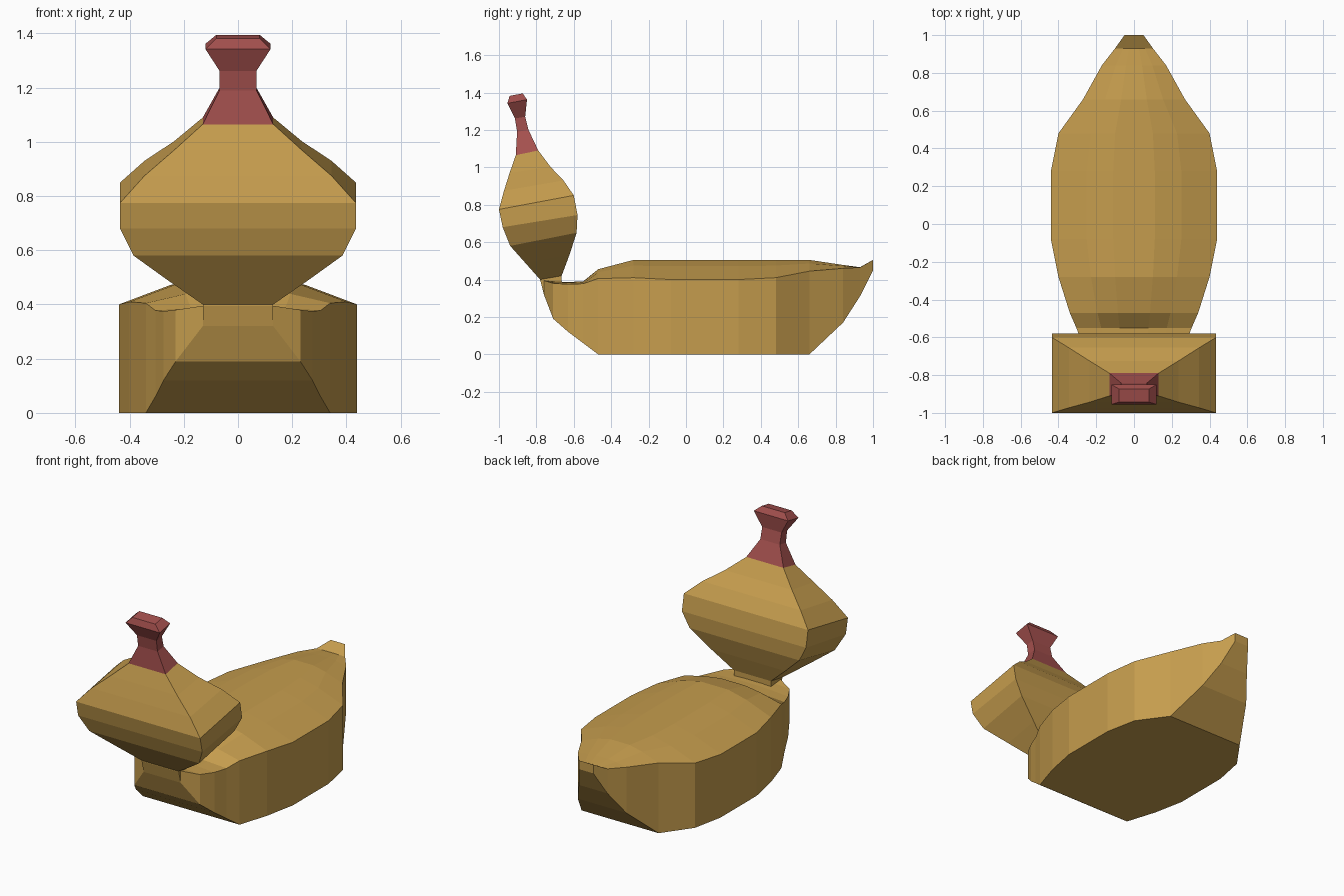
import bpy, bmesh


def material(name, rgb):
    m = bpy.data.materials.new(name)
    m.diffuse_color = (*rgb, 1)
    return m


gold = material("golden tan", (0.56, 0.335, 0.075))
red = material("muted red", (0.37, 0.08, 0.075))


def loft(name, rings, mat):
    """Skin a row of equal-length point rings, cap both ends."""
    bm = bmesh.new()
    loops = [[bm.verts.new(p) for p in r] for r in rings]
    n = len(loops[0])
    for a, b in zip(loops, loops[1:]):
        for i in range(n):
            j = (i + 1) % n
            bm.faces.new((a[i], a[j], b[j], b[i]))
    bm.faces.new(loops[0])
    bm.faces.new(loops[-1])
    bmesh.ops.remove_doubles(bm, verts=bm.verts, dist=0.0005)
    bmesh.ops.recalc_face_normals(bm, faces=bm.faces)
    me = bpy.data.meshes.new(name)
    bm.to_mesh(me)
    bm.free()
    me.materials.append(mat)
    ob = bpy.data.objects.new(name, me)
    bpy.context.collection.objects.link(ob)
    return ob


# Hull-shaped body: y, half width, bottom z, rim z, crown z
stations = [
    (-0.78, 0.13, 0.40, 0.40, 0.40), (-0.76, 0.13, 0.32, 0.395, 0.395),
    (-0.71, 0.23, 0.19, 0.38, 0.39), (-0.63, 0.275, 0.12, 0.375, 0.387),
    (-0.55, 0.305, 0.06, 0.378, 0.39), (-0.47, 0.34, 0, 0.405, 0.455),
    (-0.28, 0.40, 0, 0.41, 0.505), (-0.08, 0.44, 0, 0.40, 0.505),
    (0.28, 0.44, 0, 0.40, 0.505), (0.48, 0.40, 0, 0.41, 0.505),
    (0.66, 0.27, 0, 0.445, 0.505), (0.84, 0.17, 0.17, 0.46, 0.478),
    (0.93, 0.10, 0.31, 0.465, 0.466), (1.0, 0.05, 0.45, 0.505, 0.505)]


def body_ring(y, w, low, rim, top):
    half = [(w, low), (w, rim), (w * 0.57, rim + (top - rim) * 0.68), (w * 0.25, top)]
    return ([(x, y, z) for x, z in half]
            + [(-x, y, z) for x, z in reversed(half)])


loft("body", [body_ring(*s) for s in stations], gold)


# Tilted rectangular rings: half width, front (y, z), back (y, z)
def box_ring(w, fy, fz, by, bz):
    return [(-w, fy, fz), (w, fy, fz), (w, by, bz), (-w, by, bz)]


# Neck and head
head = [
    (0.13, -0.78, 0.395, -0.665, 0.385), (0.13, -0.78, 0.40, -0.665, 0.42),
    (0.26, -0.86, 0.49, -0.622, 0.535), (0.385, -0.94, 0.58, -0.585, 0.65),
    (0.435, -0.98, 0.68, -0.58, 0.745), (0.435, -1.0, 0.775, -0.60, 0.85),
    (0.345, -0.973, 0.875, -0.655, 0.93), (0.235, -0.943, 0.97, -0.725, 1.003),
    (0.13, -0.91, 1.065, -0.79, 1.09)]
loft("head", [box_ring(*r) for r in head], gold)

# Flared red beak
beak = [
    (0.13, -0.91, 1.065, -0.79, 1.09), (0.068, -0.903, 1.19, -0.842, 1.20),
    (0.068, -0.915, 1.262, -0.86, 1.27), (0.12, -0.955, 1.342, -0.85, 1.362),
    (0.08, -0.943, 1.382, -0.873, 1.395)]
loft("beak", [box_ring(*r) for r in beak], red)
